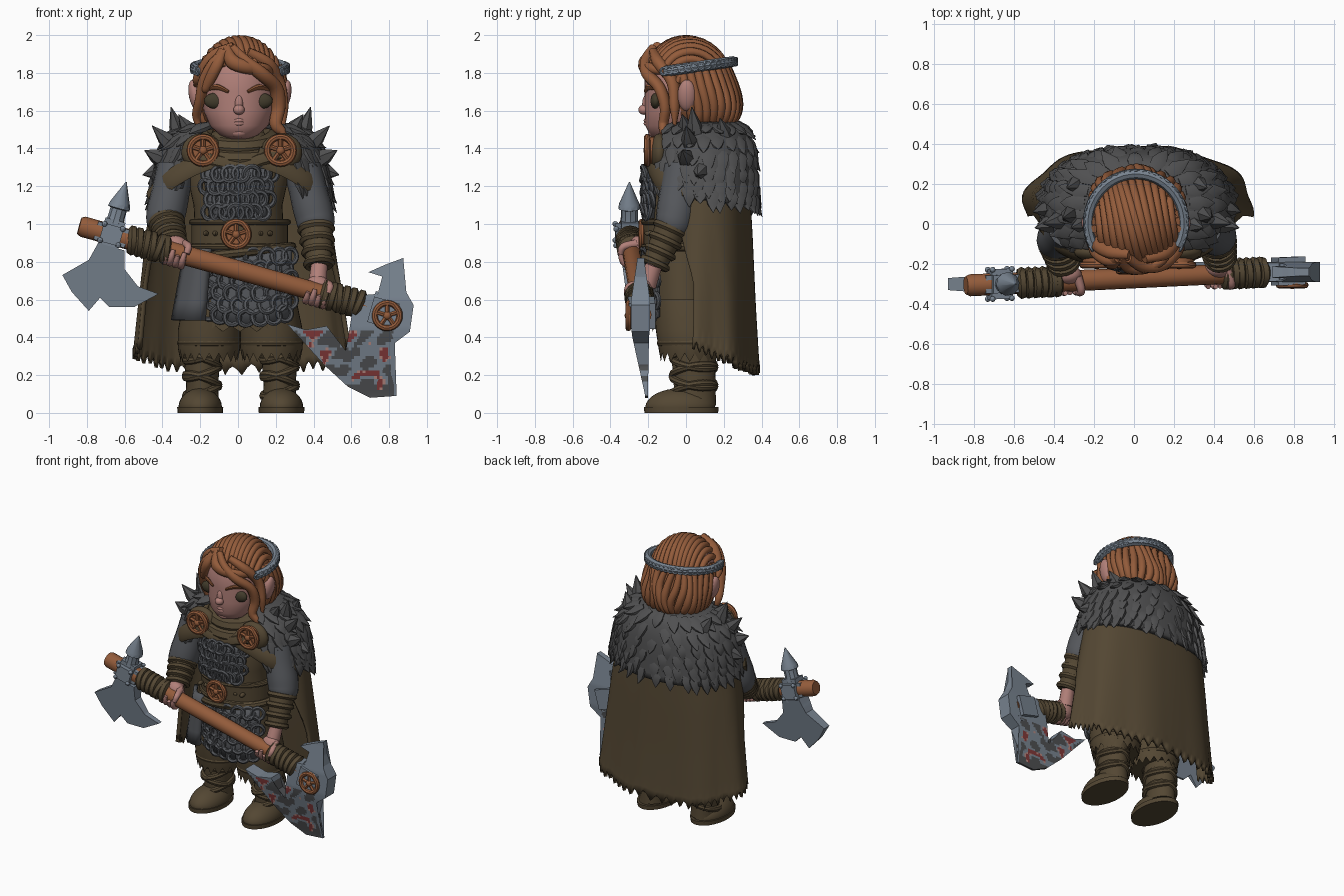
import bpy, bmesh, math, random
from mathutils import Vector as V, Matrix, noise

if "Cube" in bpy.data.objects:
    bpy.data.objects.remove(bpy.data.objects["Cube"])
random.seed(4)
sin, cos, pi = math.sin, math.cos, math.pi

def mat(name, r, g, b):
    m = bpy.data.materials.new(name)
    m.diffuse_color = (r, g, b, 1)
    m.use_nodes = True
    m.node_tree.nodes["Principled BSDF"].inputs["Base Color"].default_value = m.diffuse_color
    return m
COPPER = mat("copper", .29, .105, .043)
SKIN = mat("skin", .44, .215, .19)
BROWN = mat("brown leather", .088, .063, .033)
FUR = mat("grey fur", .08, .08, .082)
MAIL = mat("mail grey", .09, .095, .105)
STEEL = mat("blue steel", .19, .23, .28)
GRIME = mat("grime", .075, .078, .082)
RED = mat("dried red", .22, .04, .04)
PINK = mat("pale pink", .45, .24, .21)
EYE = mat("dark olive", .055, .045, .025)

# ---- helpers
def finish(bm, name, *mats, angle=40, thick=0):
    bmesh.ops.recalc_face_normals(bm, faces=bm.faces)
    me = bpy.data.meshes.new(name)
    bm.to_mesh(me); bm.free()
    for m in mats: me.materials.append(m)
    me.shade_smooth()
    me.set_sharp_from_angle(angle=math.radians(angle))
    ob = bpy.data.objects.new(name, me)
    bpy.context.collection.objects.link(ob)
    if thick:
        s = ob.modifiers.new("thickness", 'SOLIDIFY'); s.thickness = thick; s.offset = 0
def lerp(seq, t):
    f = min(max(t, 0), 1) * (len(seq) - 1)
    i = min(int(f), len(seq) - 2)
    return seq[i] + (seq[i + 1] - seq[i]) * (f - i)
def spline(pts, k=5):
    p = [V(q) for q in pts]
    p = [p[0] * 2 - p[1]] + p + [p[-1] * 2 - p[-2]]
    out = []
    for i in range(1, len(p) - 2):
        a, b, c, d = p[i - 1:i + 3]
        for j in range(k):
            t = j / k
            out.append((b * 2 + (c - a) * t + (a * 2 - b * 5 + c * 4 - d) * t * t + (b * 3 - a - c * 3 + d) * t ** 3) / 2)
    return out + [p[-2]]
def skin_rings(bm, rings, closed=False, caps=True):
    n = len(rings[0])
    for i in range(len(rings) if closed else len(rings) - 1):
        a, b = rings[i], rings[(i + 1) % len(rings)]
        for j in range(n):
            bm.faces.new((a[j], a[(j + 1) % n], b[(j + 1) % n], b[j]))
    if caps and not closed:
        bm.faces.new(rings[0]); bm.faces.new(rings[-1])
def sweep(bm, pts, r, n=8, closed=False, flat=1, ref=None):
    pts = [V(p) for p in pts]; m = len(pts); rings = []; side = ref
    for i, p in enumerate(pts):
        t = (pts[(i + 1) % m] - pts[i - 1]) if closed else pts[min(i + 1, m - 1)] - pts[max(i - 1, 0)]
        t.normalize()
        s = V(ref or side or t.orthogonal())
        s = (s - t * s.dot(t)).normalized(); side = s
        w = t.cross(s)
        rad = lerp(r, i / (m - 1)) if isinstance(r, (list, tuple)) else r
        rings.append([bm.verts.new(p + (s * cos(a) * flat + w * sin(a)) * rad) for a in (2 * pi * k / n for k in range(n))])
    skin_rings(bm, rings, closed)
def ring(bm, c, axis, R, r, n=16, k=6):
    axis = V(axis).normalized(); a = axis.orthogonal().normalized(); b = axis.cross(a)
    sweep(bm, [V(c) + (a * cos(2 * pi * i / n) + b * sin(2 * pi * i / n)) * R for i in range(n)], r, k, True)
def hoop(bm, c, rx, ry, r, tx=0, ty=0, n=28, flat=1):
    sweep(bm, [(c[0] + rx * cos(a), c[1] + ry * sin(a), c[2] + tx * cos(a) + ty * sin(a)) for a in (2 * pi * i / n for i in range(n))],
          r, 8, True, flat, V((0, 0, 1)))
def loft(bm, rows, n=32, rag=0):
    rings = []
    for i, (z, cx, cy, rx, ry) in enumerate(rows):
        rings.append([bm.verts.new((cx + rx * cos(2 * pi * j / n), cy + ry * sin(2 * pi * j / n),
                                    z + (rag * (j % 2) if i == 0 else 0))) for j in range(n)])
    skin_rings(bm, rings)
def ball(bm, c, r, rot=0, n=20):
    bmesh.ops.create_uvsphere(bm, u_segments=n, v_segments=n // 2 + 2, radius=1,
        matrix=Matrix.Translation(c) @ Matrix.Rotation(rot, 4, 'Y') @ Matrix.Diagonal((*r, 1)))
def grid(bm, f, nu, nv):
    g = [[bm.verts.new(f(-1 + 2 * i / nu, j / nv)) for i in range(nu + 1)] for j in range(nv + 1)]
    for j in range(nv):
        for i in range(nu):
            bm.faces.new((g[j][i], g[j][i + 1], g[j + 1][i + 1], g[j + 1][i]))
def medallion(name, c, r):
    bm = bmesh.new(); c = V(c)
    ring(bm, c, (0, 1, 0), r * .83, r * .2, 24, 8)
    ball(bm, c, (r * .28, r * .25, r * .28))
    for i in range(5):
        a = pi / 2 + 2 * pi * i / 5
        sweep(bm, [c, c + V((cos(a), 0, sin(a))) * r * .85], r * .15, 6)
    sweep(bm, [c + V((0, .035, 0)), c + V((0, .008, 0))], r * .85, 24)
    finish(bm, name, COPPER)

# ---- boots and trousers
for s, tag in ((-1, "right"), (1, "left")):
    x = s * .205 + .015
    bm = bmesh.new()
    ball(bm, (x + s * .01, -.03, .03), (.115, .185, .1), n=28)
    for v in bm.verts: v.co.z = max(v.co.z, .02)
    loft(bm, [(.04, x, .05, .09, .11), (.15, x, .045, .085, .11), (.34, x, .04, .1, .12)], 24)
    loft(bm, [(0, x + s * .01, -.025, .12, .195), (.03, x + s * .01, -.025, .122, .198)], 28)
    for i, z in enumerate((.12, .17, .22, .27, .31)):
        hoop(bm, (x, .04, z), .088, .112, .02, .03 * (-1) ** i, .02 * (-1) ** i)
    finish(bm, tag + "_boot", BROWN)
    bm = bmesh.new(); x = s * .165 + .012
    loft(bm, [(.27, x, .02, .15, .155), (.34, x, .02, .165, .165), (.44, x, .01, .165, .17), (.6, x * .9, 0, .15, .17)], 36, .045)
    hoop(bm, (x, .02, .37), .15, .155, .02)
    finish(bm, tag + "_trouser_leg", BROWN)
    # ---- ear, eye and brow
    bm = bmesh.new()
    ball(bm, (s * .235 + .01, .005, 1.68), (.035, .05, .085), s * .2)
    finish(bm, tag + "_ear", SKIN)
    bm = bmesh.new(); ball(bm, (s * .122 + .002, -.16, 1.652), (.06, .028, .042))
    finish(bm, tag + "_eye", EYE)
    bm = bmesh.new()
    sweep(bm, spline([(s * .05, -.215, 1.7), (s * .11, -.195, 1.725), (s * .17, -.14, 1.71)]), [.01, .018, .008], flat=.7)
    finish(bm, tag + "_brow", COPPER)

# ---- torso, belt, collar
BODY = [(.43, .01, -.01, .29, .175), (.6, .01, -.01, .28, .18), (.9, .01, -.02, .235, .18), (1.1, 0, -.02, .235, .185),
        (1.3, 0, -.01, .28, .18), (1.42, 0, 0, .24, .15), (1.5, 0, 0, .11, .11)]
bm = bmesh.new(); loft(bm, BODY, 40, .03); finish(bm, "tunic", BROWN)
bm = bmesh.new()
loft(bm, [(.87, .01, -.02, .255, .205), (1.02, .01, -.02, .255, .21)], 40)
for z in (.88, 1.01): hoop(bm, (.01, -.02, z), .255, .205, .016)
hoop(bm, (.02, -.02, .85), .265, .205, .025, .03)
for x in (-.17, -.12, .12, .17): ball(bm, (x, -.19, .95), (.015, .03, .015), n=10)
finish(bm, "belt", BROWN)
medallion("belt_buckle", (-.01, -.235, .945), .08)
medallion("right_clasp", (-.185, -.205, 1.39), .085)
medallion("left_clasp", (.225, -.205, 1.39), .085)
bm = bmesh.new()
hoop(bm, (0, .01, 1.45), .17, .15, .05, 0, .05)
hoop(bm, (.01, .0, 1.4), .23, .17, .05, 0, .06)
up = V((0, -1, .3))
sweep(bm, spline([(-.2, -.18, 1.36), (-.1, -.2, 1.33), (.02, -.2, 1.31), (.12, -.2, 1.34), (.22, -.18, 1.37)]), .035, flat=.6, ref=up)
for s in (-1, 1):
    sweep(bm, spline([(s * .1, -.19, 1.36), (s * .25, -.17, 1.3), (s * .38, -.12, 1.22), (s * .46, -.02, 1.13)]), .055, flat=.3, ref=V((s * .5, -1, .3)))
    ball(bm, (s * .21 + .02, -.14, 1.38), (.11, .05, .1))
finish(bm, "collar", BROWN)

# ---- chain mail on chest and skirt
for name, z0, z1, zr, w, rx, ry, cx in (("chest_mail", 1.03, 1.3, 4, 3, .25, .195, 0), ("skirt_mail", .47, .86, 6, 3, .295, .19, .06)):
    def f(u, v):
        a = u * .85 * (1 if zr == 6 else .75 + .2 * v)
        return V((cx + rx * sin(a), -.02 - ry * cos(a), z0 + (z1 - z0) * v + (.04 * u * u * (1 - v) if zr == 6 else 0)))
    bm = bmesh.new(); grid(bm, f, 16, 4); finish(bm, name + "_panel", MAIL, thick=.02)
    bm = bmesh.new()
    for j in range(zr):
        for i in range(-w, w + 1):
            p = f((i + .5 * (j % 2) - .25) / (w + .4), (j + .5) / zr)
            ring(bm, p + V((0, -.012, 0)), (p.x * 2, -1, random.uniform(-.3, .3)), .041, .013, 16, 6)
    finish(bm, name + "_rings", MAIL)
bm = bmesh.new()
grid(bm, lambda u, v: V((-.21 + u * (.085 - .02 * v) - .05 * (1 - v), -.185 + .05 * u * u - .05 * u, .49 + .38 * v)), 6, 4)
finish(bm, "hip_plate", MAIL, thick=.025)

# ---- head
bm = bmesh.new()
rows = [(1.45, -.1, .05), (1.47, -.09, .1), (1.52, -.06, .155), (1.6, -.03, .188), (1.7, -.02, .2), (1.8, -.02, .2), (1.9, -.01, .16)]
loft(bm, [(z, .005, y, r, r) for z, y, r in rows])
loft(bm, [(1.4, 0, 0, .09, .09), (1.55, 0, 0, .09, .09)], 20)
ball(bm, (.005, -.222, 1.605), (.03, .03, .027)); ball(bm, (.005, -.21, 1.635), (.022, .022, .05))
ball(bm, (.005, -.16, 1.485), (.05, .04, .03))
for z in (1.532, 1.548): sweep(bm, spline([(-.045, -.19, z), (.005, -.212, z), (.055, -.19, z)]), [.004, .013, .004])
finish(bm, "head", SKIN, angle=60)

# ---- hair
C, R = V((.01, .005, 1.72)), (.22, .235, .258)
bm = bmesh.new()
ball(bm, C, R, n=32)
bmesh.ops.delete(bm, geom=[f for f in bm.faces if f.calc_center_median().y < 0 and f.calc_center_median().z < 1.83], context='FACES')
loft(bm, [(1.5, .01, .1, .14, .1), (1.55, .01, .08, .2, .17), (1.65, .01, .06, .225, .21), (1.8, .01, .02, .22, .215)])
for i in range(-7, 8):
    pts = []
    for k in range(15):
        ph = math.radians(28 + 128 * k / 14)
        sx = max(-.97, min(.97, i / 7.4 + .3 * cos(ph) * (1 - abs(i) / 8)))
        q = math.sqrt(1 - sx * sx)
        pts.append(C + V((R[0] * sx, -R[1] * q * cos(ph), R[2] * q * sin(ph))))
    sweep(bm, pts, [.016, .025, .022, .018])
for i in range(-9, 10):
    a = i * .2
    sweep(bm, spline([(.01 + sin(a + .1 * sin(k * 1.5 + i)) * r, y + cos(a) * r * .92, z) for k, (z, r, y) in
          enumerate(((1.84, .215, .02), (1.73, .23, .045), (1.63, .225, .07), (1.55, .195, .075), (1.49 + .01 * (i % 3), .13, .08)))], 4), [.02, .028, .026, .012])
for p, w in (([(-.02, -.16, 1.93), (-.11, -.18, 1.87), (-.175, -.15, 1.77), (-.2, -.11, 1.66), (-.22, -.06, 1.57), (-.2, -.05, 1.5)], 1),
          ([(-.03, -.17, 1.93), (.04, -.21, 1.86), (.13, -.2, 1.79), (.2, -.14, 1.72), (.215, -.11, 1.62), (.2, -.12, 1.53), (.235, -.12, 1.48), (.2, -.12, 1.43)], 1.15),
          ([(-.06, -.16, 1.93), (-.03, -.215, 1.86), (.05, -.22, 1.83), (.14, -.18, 1.82), (.2, -.1, 1.8)], 1.1),
          ([(-.08, -.17, 1.92), (-.12, -.19, 1.83), (-.17, -.15, 1.73), (-.19, -.13, 1.7)], 1.1),
          ([(-.02, -.15, 1.94), (-.13, -.13, 1.88), (-.2, -.08, 1.78), (-.225, -.03, 1.73)], 1.2),
          ([(.05, -.17, 1.91), (.15, -.14, 1.85), (.21, -.07, 1.75), (.235, -.06, 1.62), (.24, -.06, 1.52)], 1.2)):
    sweep(bm, spline(p), [.025 * w, .036 * w, .034 * w, .028 * w, .01], 10, flat=.8)
finish(bm, "hair", COPPER, angle=70)
bm = bmesh.new()
band = [V((.01 + .24 * sin(a), .005 + .245 * cos(a), 1.825 + .035 * cos(a))) for a in (math.radians(-118 + 236 * i / 32) for i in range(33))]
sweep(bm, band, .026, flat=1.1, ref=V((0, 0, 1)))
for p in band:
    ring(bm, p + V((p.x, p.y, 0)) * .07, (p.x, p.y, 0), .018, .008, 10, 5)
finish(bm, "circlet", STEEL)

# ---- cloak and fur mantle
def cloak(u, v):
    a = u * math.radians(138 - 38 * min(1, v * 1.6))
    w = 1 + .025 * v * sin(a * 8)
    bottom = .2 + .13 * u * u + .05 * (v > .99) * abs(sin(u * 47)) + .03 * noise.noise(V((u * 9, 0, 3)))
    return V((.02 * v + lerp((.43, .48, .52, .56), v) * w * math.copysign(abs(sin(a)) ** .85, a),
              .09 + lerp((.23, .25, .265, .285), v) * w * cos(a), 1.3 + (bottom - 1.3) * v))
bm = bmesh.new(); grid(bm, cloak, 120, 14); finish(bm, "cloak", BROWN, thick=.025)
def mantle(u, v):
    a = u * math.radians(142)
    zb = 1.09 + .1 * u * u
    z = lerp((1.53, 1.5, 1.41, 1.3, 1.2, 1.1), v)
    return V((.015 + lerp((.16, .31, .4, .435, .455, .47), v) * math.copysign(abs(sin(a)) ** .85, a),
              .09 + lerp((.15, .22, .255, .27, .275, .28), v) * cos(a), 1.53 + (z - 1.53) * (1.53 - zb) / .43))
bm = bmesh.new(); grid(bm, mantle, 48, 12); finish(bm, "mantle", FUR, thick=.035)
bm = bmesh.new()
for j, v in enumerate((.2, .36, .52, .68, .82, .94)):
    n = 16 + 2 * j
    for i in range(n + 1):
        u = max(-1, min(1, -1 + 2 * (i + .5 * (j % 2)) / n + random.uniform(-.02, .02)))
        p = mantle(u, v); d = (mantle(u, min(1, v + .05)) - mantle(u, v - .05)).normalized()
        out = V((p.x, p.y - .09, .1)).normalized()
        L = random.uniform(.06, .1)
        sweep(bm, [p - d * .05 - out * .005, p + out * .008, p + d * L * .5 + out * .015, p + d * L + out * random.uniform(.01, .04)], [.03, .045, .03, .002], 6, flat=.5, ref=out)
for s in (-1, 1):
    for x, y, z, dx, dz in ((.33, .05, 1.48, .04, .14), (.27, .0, 1.49, .06, .09), (.38, .02, 1.43, .09, .09), (.43, .0, 1.35, .08, .04), (.3, .2, 1.47, .05, .09), (.44, .08, 1.28, .08, -.02)):
        p = V((s * x + .015, y, z)); d = V((s * dx, -.02, dz))
        sweep(bm, [p - d * .3, p + d * .3, p + d], [.05, .04, .002], 6)
finish(bm, "mantle_tufts", FUR, angle=50)

# ---- axe shaft with grip wraps
axis = lambda x: V((x, -.27 + .044 * x, .756 - .28 * x))
D = (axis(1) - axis(0)).normalized(); UP = V((.27, 0, .96))
bm = bmesh.new(); sweep(bm, [axis(-.84), axis(-.82), axis(.3), axis(.85)], [.045, .055, .05, .05], 16)
finish(bm, "axe_shaft", COPPER)
bm = bmesh.new()
for x in (-.56, -.525, -.49, -.455, -.42, -.385, .46, .495, .53, .565, .6, .635):
    ring(bm, axis(x), D + V((random.uniform(-.2, .2), 0, random.uniform(-.2, .2))), .055, .026)
finish(bm, "grip_wraps", BROWN)

# ---- arms and hands
for tag, sh, el, wr, hx in (("right", (-.33, -.02, 1.3), (-.385, -.08, 1.03), (-.35, -.2, .9), -.33), ("left", (.34, -.02, 1.3), (.41, -.06, 1.02), (.43, -.17, .78), .42)):
    sh, el, wr, h = V(sh), V(el), V(wr), axis(hx)
    bm = bmesh.new(); sweep(bm, spline([sh, sh.lerp(el, .55), el, el.lerp(wr, .35)]), [.1, .1, .105, .1, .07], 16)
    finish(bm, tag + "_sleeve", MAIL)
    bm = bmesh.new(); sweep(bm, [el.lerp(wr, .1), wr], [.09, .065], 14)
    for t in (.2, .45, .7, .95): ring(bm, el.lerp(wr, t), wr - el, .085 - .02 * t, .02, 20)
    finish(bm, tag + "_bracer", BROWN)
    bm = bmesh.new(); sweep(bm, [wr, h + V((0, .045, .035))], [.045, .05], 12)
    ball(bm, h + V((0, .03, .02)), (.07, .05, .07))
    n1 = V((0, -1, 0))
    for k in range(4):
        c = h + D * (k - 1.5) * .031
        sweep(bm, [c + (n1 * cos(a) + UP * sin(a)) * .062 for a in (-2.2 + .4 * i for i in range(6 + k % 2))], [.015, .02, .018, .012])
    sweep(bm, spline([h + V((0, .02, .06)) + D * .05, h + V((0, -.05, .05)) + D * .07, h + V((0, -.065, .01)) + D * .06]), [.024, .016])
    finish(bm, tag + "_hand", SKIN, angle=60)

# ---- axe heads
def blade(name, pts, y0, thick, stained):
    bm = bmesh.new(); bm.faces.new([bm.verts.new((x, 0, z)) for x, z in pts])
    bmesh.ops.triangulate(bm, faces=bm.faces[:])
    for k in range(-64, 65):
        for no in ((1, 0, 0), (0, 0, 1)):
            bmesh.ops.bisect_plane(bm, geom=bm.verts[:] + bm.edges[:] + bm.faces[:], plane_co=V(no) * k * .015, plane_no=no)
    back = bmesh.ops.extrude_face_region(bm, geom=bm.faces[:])["geom"]
    top = {v for v in back if isinstance(v, bmesh.types.BMVert)}
    for v in bm.verts: v.co.y = y0(v.co.z) + (1 if v in top else -1) * thick(v.co.z)
    for f in bm.faces if stained else ():
        c = f.calc_center_median(); a = noise.noise(V((c.x * 9 + c.z * 5, 3, c.z * 15 - c.x * 7)))
        if c.z < .43 and c.x < .82:
            f.material_index = 2 if a > .34 else 3 if a > .3 else 1 if a < -.02 or c.z < .15 else 0
    finish(bm, name, STEEL, GRIME, RED, PINK, angle=35)
blade("large_axe_blade", [(.62, .62), (.74, .63), (.785, .67), (.77, .72), (.69, .745), (.78, .785), (.875, .82), (.865, .72), (.885, .65), (.93, .57), (.91, .43),
      (.83, .37), (.80, .25), (.84, .09), (.70, .08), (.58, .14), (.46, .25), (.36, .36), (.26, .47), (.36, .44), (.47, .46), (.5, .37), (.57, .33), (.64, .35), (.68, .42), (.63, .5)],
      lambda z: -.2 - .04 * min(1, z / .4), lambda z: .008 + .042 * min(1, max(0, (z - .1) / .35)) - .03 * max(0, min(1, (z - .6) / .2)), True)
blade("small_axe_blade", [(-.74, .9), (-.79, .81), (-.93, .73), (-.88, .64), (-.79, .54), (-.73, .61), (-.68, .56), (-.55, .56), (-.42, .63),
      (-.53, .67), (-.6, .76), (-.6, .86)], lambda z: -.3, lambda z: .006 + .04 * max(0, z - .55) / .3, False)
bm = bmesh.new()
for c, sz in ((axis(-.67), (.17, .15, .16)), (V((.77, -.235, .53)), (.2, .14, .2))):
    rot = Matrix((D, (0, 1, 0), UP)).transposed().to_4x4()
    bmesh.ops.create_cube(bm, size=1, matrix=Matrix.Translation(c) @ rot @ Matrix.Diagonal((*sz, 1)))
bmesh.ops.bevel(bm, geom=bm.edges[:], offset=.03, segments=2, affect='EDGES')
c = axis(-.67)
sweep(bm, [c + UP * t for t in (.06, .1, .14, .145, .17, .29)], [.05, .045, .045, .06, .055, .003], 10)
for i in (-1, 1):
    for j in (-1, 1):
        for k in (-1, 1): ball(bm, c + D * i * .05 + UP * j * .045 + V((0, k * .073, 0)), (.015, .015, .015), n=8)
finish(bm, "axe_sockets", STEEL, angle=35)
medallion("axe_medallion", (.79, -.305, .515), .08)
